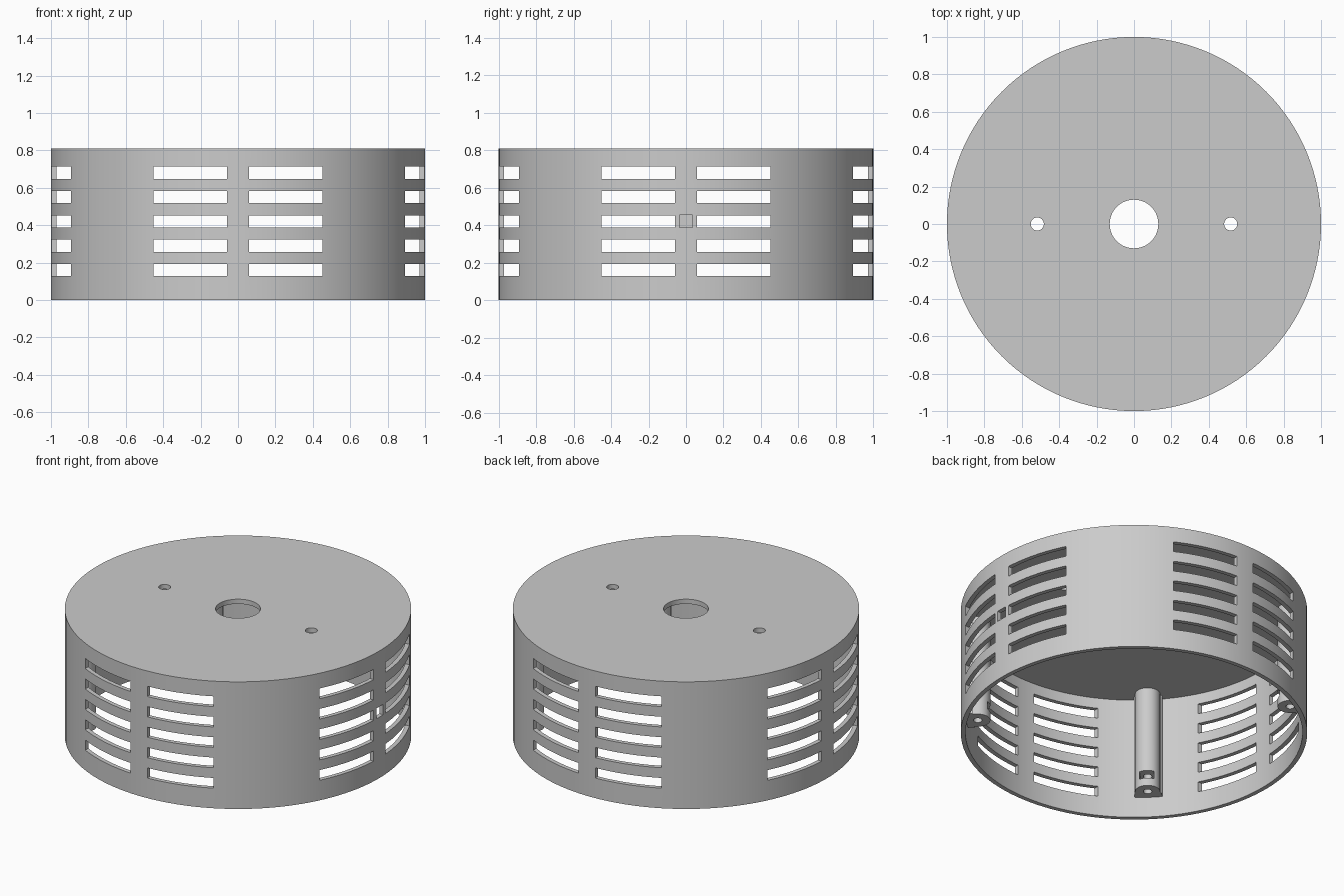
import bpy, bmesh
from math import pi, sin, cos, radians
from mathutils import Matrix

if "Cube" in bpy.data.objects:
    bpy.data.objects.remove(bpy.data.objects["Cube"], do_unlink=True)

HEIGHT, OUTER, INNER, PLATE = 0.81, 1.0, 0.973, 0.03

grey = bpy.data.materials.new("light grey plastic")
grey.use_nodes = True
colour = (0.6, 0.6, 0.6, 1)
grey.diffuse_color = colour
grey.node_tree.nodes["Principled BSDF"].inputs["Base Color"].default_value = colour


def add_cylinder(bm, x, y, z0, z1, r, sides):
    place = Matrix.Translation((x, y, (z0 + z1) / 2))
    bmesh.ops.create_cone(bm, cap_ends=True, segments=sides, radius1=r, radius2=r,
                          depth=z1 - z0, matrix=place)


def add_box(bm, x0, x1, y0, y1, z0, z1, turn=0):
    place = (Matrix.Rotation(turn, 4, 'Z')
             @ Matrix.Translation(((x0 + x1) / 2, (y0 + y1) / 2, (z0 + z1) / 2))
             @ Matrix.Diagonal((x1 - x0, y1 - y0, z1 - z0, 1)))
    bmesh.ops.create_cube(bm, size=1, matrix=place)


def make_object(name, bm):
    bmesh.ops.recalc_face_normals(bm, faces=bm.faces)
    mesh = bpy.data.meshes.new(name)
    bm.to_mesh(mesh)
    bm.free()
    mesh.materials.append(grey)
    obj = bpy.data.objects.new(name, mesh)
    bpy.context.collection.objects.link(obj)
    return obj


def select_only(obj):
    bpy.ops.object.select_all(action='DESELECT')
    obj.select_set(True)
    bpy.context.view_layer.objects.active = obj


def cut(obj, bm):
    cutter = make_object("cutter", bm)
    cutter.hide_render = True
    mod = obj.modifiers.new("cut", 'BOOLEAN')
    mod.operation, mod.solver, mod.object = 'DIFFERENCE', 'EXACT', cutter
    select_only(obj)
    bpy.ops.object.modifier_apply(modifier=mod.name)
    bpy.data.objects.remove(cutter, do_unlink=True)


def smooth(obj):
    select_only(obj)
    bpy.ops.object.shade_smooth_by_angle(angle=radians(30))


# Hollow round housing, open at the bottom
bm = bmesh.new()
add_cylinder(bm, 0, 0, 0, HEIGHT, OUTER, 128)
housing = make_object("housing", bm)
bm = bmesh.new()
add_cylinder(bm, 0, 0, -0.1, HEIGHT - PLATE, INNER, 128)
cut(housing, bm)

# Centre hole and two small holes in the top plate
bm = bmesh.new()
add_cylinder(bm, 0, 0, 0.7, 0.9, 0.13, 48)
for side in (-1, 1):
    add_cylinder(bm, side * 0.517, 0, 0.7, 0.9, 0.035, 32)
cut(housing, bm)

# Vent slots on four sides, and a square cable hole on one side
bm = bmesh.new()
for quarter in range(4):
    for row in range(5):
        z = 0.128 + 0.13 * row
        for y0, y1 in ((-0.452, -0.06), (0.06, 0.452)):
            add_box(bm, 0.8, 1.1, y0, y1, z, z + 0.065, quarter * pi / 2)
add_box(bm, 0.8, 1.1, -0.035, 0.035, 0.388, 0.455)
cut(housing, bm)
smooth(housing)

# Four screw posts along the wall, rounded toward the centre
POST_R, POST_U, POST_Z = 0.072, 0.905, 0.13
for i in range(4):
    angle = pi / 4 + i * pi / 2
    turn = Matrix.Rotation(angle, 4, 'Z')
    profile = [(POST_U + POST_R * cos(a), POST_R * sin(a))
               for a in (pi / 2 + pi * k / 24 for k in range(25))]
    profile += [(0.93, -POST_R), (0.93, -0.08), (0.985, -0.08),
                (0.985, 0.08), (0.93, 0.08), (0.93, POST_R)]
    bm = bmesh.new()
    face = bm.faces.new([bm.verts.new(turn @ Matrix.Translation((u, v, POST_Z)).to_translation())
                         for u, v in profile])
    top = bmesh.ops.extrude_face_region(bm, geom=[face])["geom"]
    bmesh.ops.translate(bm, vec=(0, 0, HEIGHT - 0.02 - POST_Z),
                        verts=[g for g in top if isinstance(g, bmesh.types.BMVert)])
    post = make_object("screw_post_%d" % (i + 1), bm)

    # Nut slot facing inward, and the screw hole from below
    bm = bmesh.new()
    add_box(bm, 0.78, 0.945, -0.042, 0.042, 0.18, 0.23, angle)
    cut(post, bm)
    bm = bmesh.new()
    add_cylinder(bm, POST_U * cos(angle), POST_U * sin(angle), 0.05, 0.35, 0.025, 24)
    cut(post, bm)
    smooth(post)
